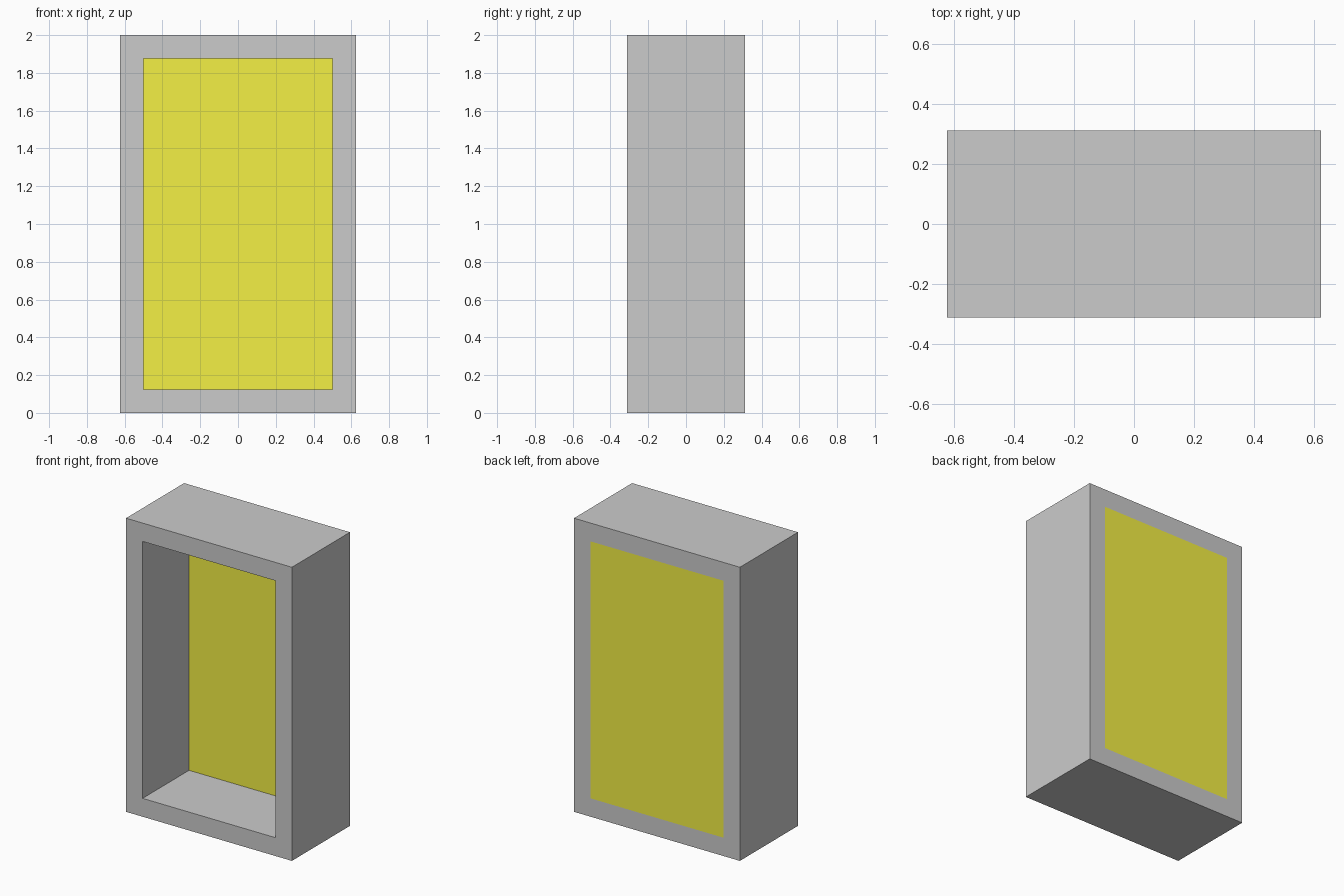
import bpy
import bmesh
from mathutils import Vector

if "Cube" in bpy.data.objects:
    bpy.data.objects.remove(bpy.data.objects["Cube"])

WIDTH, DEPTH, HEIGHT = 1.25, 0.625, 2.0
WALL = 0.125


def new_object(name, bm):
    bmesh.ops.recalc_face_normals(bm, faces=bm.faces)
    mesh = bpy.data.meshes.new(name)
    bm.to_mesh(mesh)
    bm.free()
    obj = bpy.data.objects.new(name, mesh)
    bpy.context.collection.objects.link(obj)
    return obj


def rectangle(bm, w, y, z0, z1):
    return [bm.verts.new((x, y, z)) for x, z in
            ((-w / 2, z0), (w / 2, z0), (w / 2, z1), (-w / 2, z1))]


# Rectangular frame: a mitred ring extruded from front to back
bm = bmesh.new()
outer = rectangle(bm, WIDTH, -DEPTH / 2, 0, HEIGHT)
inner = rectangle(bm, WIDTH - 2 * WALL, -DEPTH / 2, WALL, HEIGHT - WALL)
ring = []
for i in range(4):
    j = (i + 1) % 4
    ring.append(bm.faces.new((outer[i], outer[j], inner[j], inner[i])))
back = bmesh.ops.extrude_face_region(bm, geom=ring, use_keep_orig=True)
verts = [g for g in back["geom"] if isinstance(g, bmesh.types.BMVert)]
bmesh.ops.translate(bm, verts=verts, vec=Vector((0, DEPTH, 0)))
new_object("frame", bm)

# Yellow panel closing the frame, flush with the back
bm = bmesh.new()
bmesh.ops.create_cube(bm, size=1)
bmesh.ops.scale(bm, verts=bm.verts,
                vec=(WIDTH - 2 * WALL, WALL, HEIGHT - 2 * WALL))
bmesh.ops.translate(bm, verts=bm.verts,
                    vec=(0, DEPTH / 2 - WALL / 2, HEIGHT / 2))
panel = new_object("back_panel", bm)
yellow = bpy.data.materials.new("yellow")
yellow.diffuse_color = (0.9, 0.87, 0.06, 1)
yellow.use_nodes = True
yellow.node_tree.nodes["Principled BSDF"].inputs["Base Color"].default_value = yellow.diffuse_color
panel.data.materials.append(yellow)
